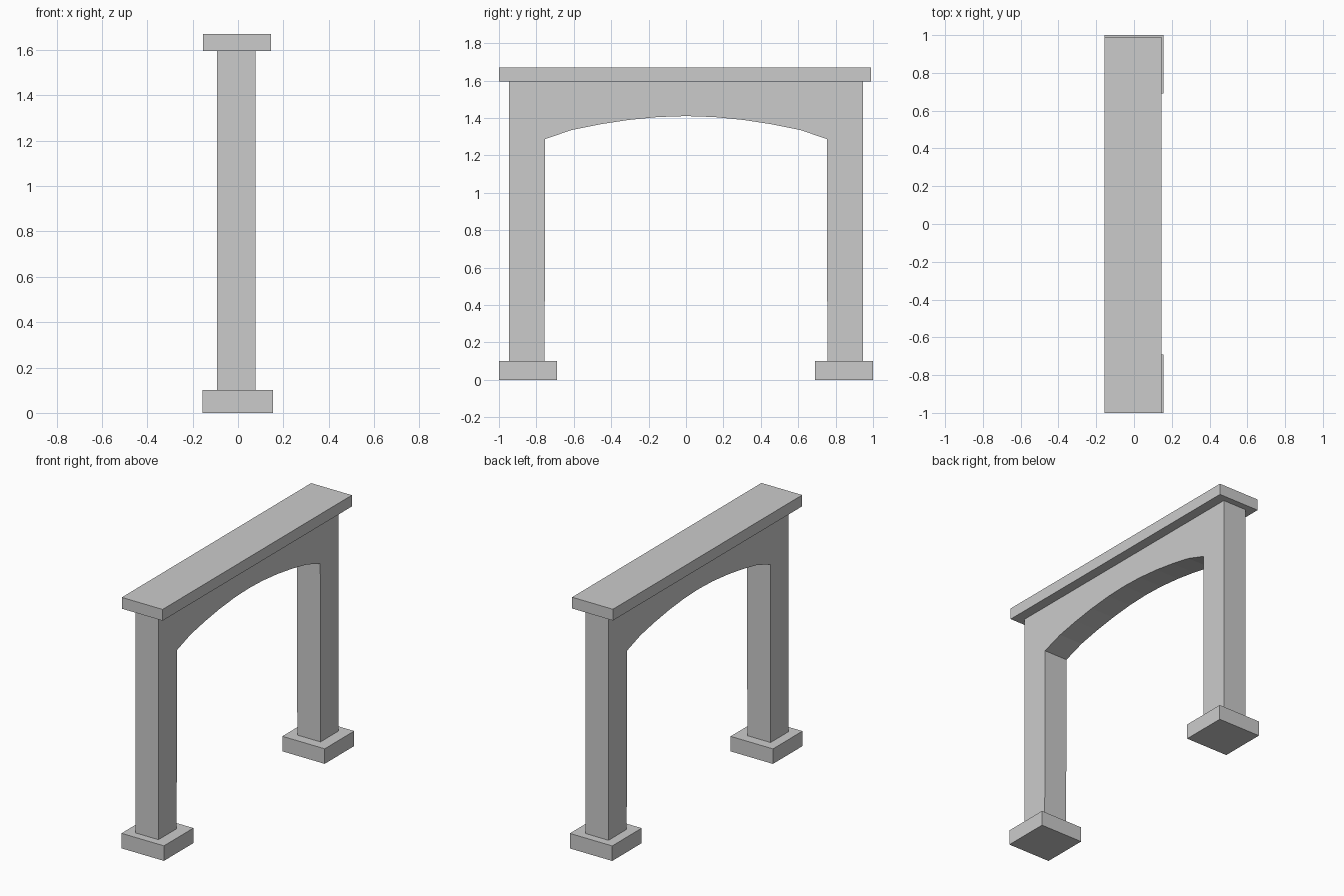
import bpy, bmesh

if "Cube" in bpy.data.objects:
    bpy.data.objects.remove(bpy.data.objects["Cube"])


def new_object(name, bm):
    bmesh.ops.recalc_face_normals(bm, faces=bm.faces)
    mesh = bpy.data.meshes.new(name)
    bm.to_mesh(mesh)
    bm.free()
    obj = bpy.data.objects.new(name, mesh)
    bpy.context.collection.objects.link(obj)
    return obj


def box(name, x, y, z):
    bm = bmesh.new()
    bmesh.ops.create_cube(bm, size=1)
    for v in bm.verts:
        v.co = [(lo + hi) / 2 + c * (hi - lo) for c, (lo, hi) in zip(v.co, (x, y, z))]
    return new_object(name, bm)


# Footings under each pillar
box("front_footing", (-0.157, 0.155), (-1.0, -0.69), (0, 0.10))
box("back_footing", (-0.157, 0.155), (0.69, 1.0), (0, 0.10))

# Capping slab
box("top_slab", (-0.155, 0.145), (-1.0, 0.99), (1.595, 1.67))

# Pillars and arched beam: one y-z profile extruded along x
arch = [(0.61, 1.336), (0.46, 1.366), (0.31, 1.389), (0.15, 1.405)]
half = [(0.947, 1.595), (0.947, 0.10), (0.756, 0.10), (0.753, 1.287)] + arch
profile = half + [(0, 1.41)] + [(-y, z) for y, z in reversed(half)]

bm = bmesh.new()
face = bm.faces.new([bm.verts.new((-0.093, y, z)) for y, z in profile])
result = bmesh.ops.extrude_face_region(bm, geom=[face], use_keep_orig=True)
verts = [g for g in result["geom"] if isinstance(g, bmesh.types.BMVert)]
bmesh.ops.translate(bm, verts=verts, vec=(0.171, 0, 0))
new_object("arched_frame", bm)
